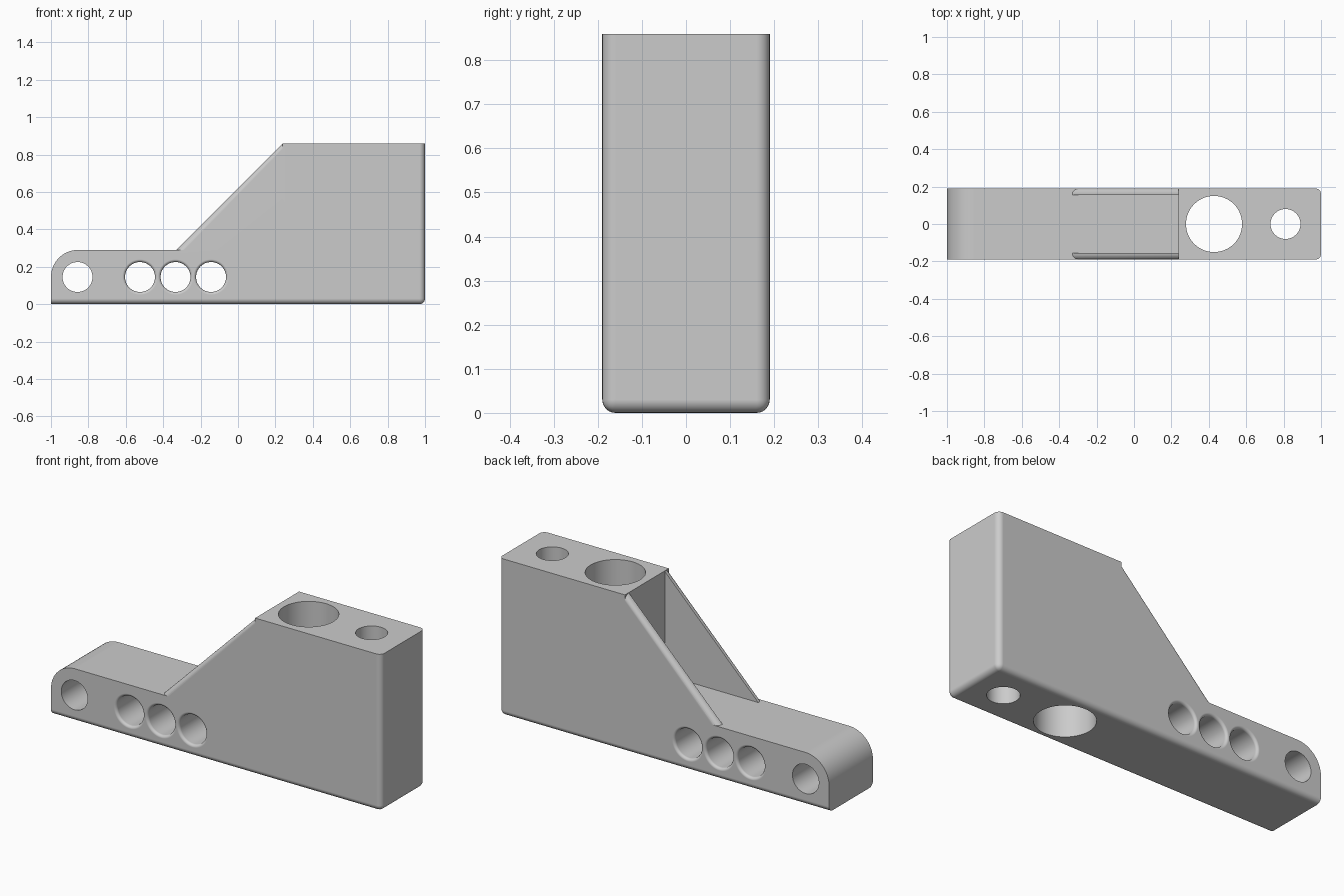
import bpy, bmesh
from math import sin, cos, pi, radians
from mathutils import Matrix

HALF_W, WALL, TOP, LEDGE, FILLET = 0.19, 0.035, 0.86, 0.29, 0.03

cube = bpy.data.objects.get("Cube")
if cube:
    bpy.data.objects.remove(cube, do_unlink=True)

grey = bpy.data.materials.new("light grey")
grey.use_nodes = True
colour = (0.6, 0.6, 0.6, 1)
grey.diffuse_color = colour
grey.node_tree.nodes["Principled BSDF"].inputs["Base Color"].default_value = colour


def make_object(name, bm):
    bmesh.ops.recalc_face_normals(bm, faces=bm.faces)
    mesh = bpy.data.meshes.new(name)
    bm.to_mesh(mesh)
    bm.free()
    mesh.materials.append(grey)
    obj = bpy.data.objects.new(name, mesh)
    bpy.context.collection.objects.link(obj)
    return obj


def prism(name, profile, y0, y1, is_rounded):
    """Extrude an x-z profile along y and round the edges the rule picks."""
    bm = bmesh.new()
    face = bm.faces.new([bm.verts.new((x, y0, z)) for x, z in profile])
    out = bmesh.ops.extrude_face_region(bm, geom=[face])
    moved = [v for v in out["geom"] if isinstance(v, bmesh.types.BMVert)]
    bmesh.ops.translate(bm, verts=moved, vec=(0, y1 - y0, 0))
    bmesh.ops.recalc_face_normals(bm, faces=bm.faces)
    edges = [e for e in bm.edges if is_rounded(*(v.co for v in e.verts))]
    bmesh.ops.bevel(bm, geom=edges, offset=FILLET, segments=6, profile=0.5,
                    affect='EDGES', clamp_overlap=False)
    return make_object(name, bm)


def lathe(name, rings, matrix, sides=64):
    """Closed solid of revolution from (radius, height) rings."""
    bm = bmesh.new()
    loops = [[bm.verts.new((r * cos(2 * pi * i / sides), r * sin(2 * pi * i / sides), h))
              for i in range(sides)] for r, h in rings]
    for a, b in zip(loops, loops[1:]):
        for i in range(sides):
            j = (i + 1) % sides
            bm.faces.new((a[i], a[j], b[j], b[i]))
    bm.faces.new(loops[0])
    bm.faces.new(loops[-1])
    bm.transform(matrix)
    return make_object(name, bm)


def combine(target, tool, operation):
    tool.hide_render = True
    mod = target.modifiers.new("combine", 'BOOLEAN')
    mod.operation, mod.solver, mod.object = operation, 'EXACT', tool
    bpy.context.view_layer.objects.active = target
    bpy.ops.object.modifier_apply(modifier=mod.name)
    bpy.data.objects.remove(tool, do_unlink=True)


def near(a, b):
    return abs(a - b) < 1e-4


# Low arm with a rounded nose, and the tall block
def body_edge(a, b):
    low = near(a.z, 0) and near(b.z, 0) and not (near(a.x, -1) and near(b.x, -1))
    end = near(a.x, 1) and near(b.x, 1) and near(a.y, b.y)
    return low or end


R = 0.145
nose = [(-1 + R - R * cos(t * pi / 32), LEDGE - R + R * sin(t * pi / 32)) for t in range(17)]
body = prism("bracket_body", [(-1, 0)] + nose + [(0.237, LEDGE), (0.237, TOP), (1, TOP), (1, 0)],
             -HALF_W, HALF_W, body_edge)

# Thin sloping side walls, rounded along the outer sloping edge
for side in (-1, 1):
    def slope_edge(a, b):
        return near(abs(a.y), HALF_W) and near(a.y, b.y) and near(abs(a.x - b.x), abs(a.z - b.z))
    wall = prism("side_wall", [(-0.38, 0.24), (0.24, TOP), (0.27, TOP), (0.27, 0.24)],
                 side * (HALF_W - WALL), side * HALF_W, slope_edge)
    combine(body, wall, 'UNION')

# Vertical bores through the tall block
for x, r in ((0.428, 0.15), (0.81, 0.08)):
    combine(body, lathe("bore", [(r, -0.2), (r, 1.1)], Matrix.Translation((x, 0, 0))), 'DIFFERENCE')

# Cross holes: a plain one in the nose and three with rounded rims
HOLE, RIM = 0.08, 0.015
half = [(HOLE + RIM - RIM * sin(t * pi / 10), HALF_W - RIM + RIM * cos(t * pi / 10))
        for t in range(5, -1, -1)] + [(HOLE + RIM, 0.25)]
flared = [(r, -h) for r, h in reversed(half)] + half
plain = [(HOLE, -0.25), (HOLE, 0.25)]
for x, rings in ((-0.858, plain), (-0.524, flared), (-0.334, flared), (-0.144, flared)):
    place = Matrix.Translation((x, 0, 0.145)) @ Matrix.Rotation(radians(90), 4, 'X')
    combine(body, lathe("cross_hole", rings, place), 'DIFFERENCE')

# Smooth shading on the fillets and bores, flat on the large faces
bpy.ops.object.select_all(action='DESELECT')
body.select_set(True)
bpy.context.view_layer.objects.active = body
bpy.ops.object.shade_smooth_by_angle(angle=radians(30))
weighted = body.modifiers.new("weighted_normals", 'WEIGHTED_NORMAL')
weighted.keep_sharp = True
